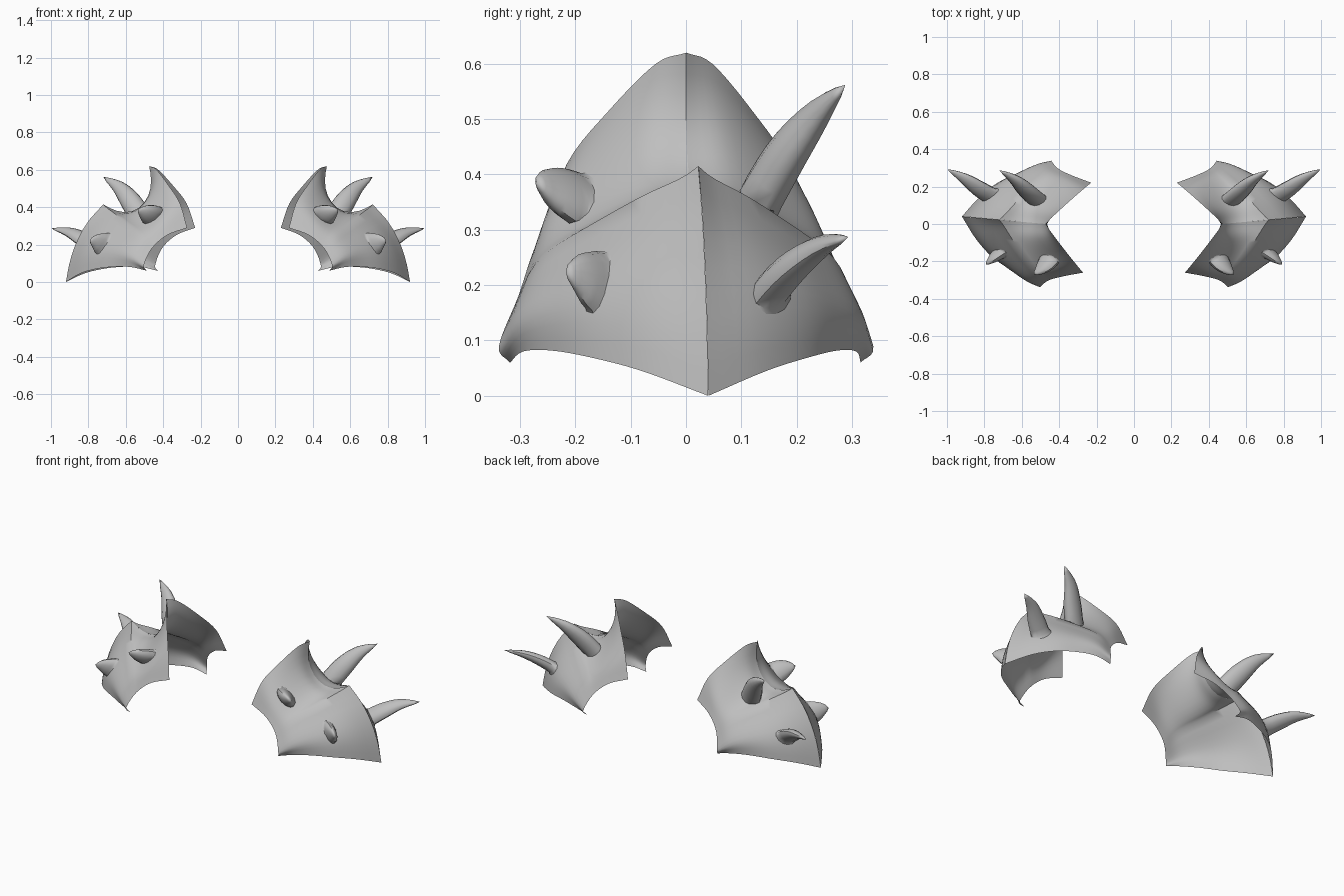
import bpy, math
from mathutils import Vector
from mathutils.bvhtree import BVHTree

if "Cube" in bpy.data.objects:
    bpy.data.objects.remove(bpy.data.objects["Cube"])

mat = bpy.data.materials.new("plain grey")
mat.diffuse_color = (0.52, 0.52, 0.52, 1)
mat.use_nodes = True
mat.node_tree.nodes["Principled BSDF"].inputs["Base Color"].default_value = mat.diffuse_color


def spline(pts, t):
    """Catmull-Rom point at t in 0..1."""
    p = [Vector(q) for q in pts]
    p = [2 * p[0] - p[1]] + p + [2 * p[-1] - p[-2]]
    n = len(pts) - 1
    i = min(int(t * n), n - 1)
    f = t * n - i
    a, b, c, d = p[i:i + 4]
    return 0.5 * (2 * b + (c - a) * f + (2 * a - 5 * b + 4 * c - d) * f ** 2
                  + (3 * b - a - 3 * c + d) * f ** 3)


def make(name, verts, faces, angle):
    """Mesh object mirrored to the other shoulder."""
    me = bpy.data.meshes.new(name)
    me.from_pydata([tuple(v) for v in verts], [], faces)
    me.materials.append(mat)
    ob = bpy.data.objects.new(name, me)
    bpy.context.collection.objects.link(ob)
    bpy.ops.object.select_all(action='DESELECT')
    ob.select_set(True)
    bpy.context.view_layer.objects.active = ob
    bpy.ops.object.shade_smooth_by_angle(angle=math.radians(angle))
    m = ob.modifiers.new("other_side", 'MIRROR')
    m.use_mirror_merge = False
    return ob


# Shoulder plate: four boundary curves of the front half
def on_ridge(pts):
    return [(x, (x - 0.47) * 0.089, z) for x, z in pts]


lower_ridge = on_ridge([(.92, 0), (.90, .105), (.865, .21), (.805, .32), (.72, .415)])
notch = on_ridge([(.72, .415), (.655, .383), (.58, .375), (.515, .41),
                  (.475, .475), (.465, .55), (.475, .62)])
hem = [(.92, .04, 0), (.845, -.08, .045), (.76, -.175, .07), (.66, -.245, .082),
       (.57, -.295, .08), (.485, -.318, .06)]
collar = [(.475, 0, .62), (.435, -.055, .6), (.37, -.14, .515), (.31, -.215, .42), (.272, -.26, .29)]
side = [(.485, -.318, .06), (.503, -.338, .09), (.46, -.303, .18), (.38, -.28, .25), (.272, -.26, .29)]
SPLIT = 0.45


def ridge(v):
    if v <= SPLIT:
        return spline(lower_ridge, v / SPLIT)
    return spline(notch, (v - SPLIT) / (1 - SPLIT))


def plate_point(u, v):
    a, p, c, d = (Vector(q) for q in (hem[0], collar[0], hem[-1], collar[-1]))
    s = (1 - u) * ridge(v) + u * spline(side, v)
    s += (1 - v) * spline(hem, u) + v * spline(collar, u)
    s -= (1 - v) * ((1 - u) * a + u * c) + v * ((1 - u) * p + u * d)
    bulge = 16 * u * (1 - u) * v * (1 - v)
    s += Vector((.5, -.6, .6)) * 0.012 * bulge
    # the raised ridge tip falls away quickly to both sides
    dip = ((1 - u) - (1 - u) ** 4) * math.exp(-((v - SPLIT) / .22) ** 2)
    return s - Vector((.4, -.3, .85)) * 0.12 * dip * min(1, 8 * v * (1 - v))


NU, NV = 20, 20
half = [plate_point(i / NU, j / NV) for i in range(NU + 1) for j in range(NV + 1)]
normal = Vector((-.089, .996, 0)).normalized()
origin = Vector((.47, 0, 0))
back = [q - 2 * (q - origin).dot(normal) * normal for q in half]
faces = []
for i in range(NU):
    for j in range(NV):
        k = i * (NV + 1) + j
        f = (k, k + 1, k + NV + 2, k + NV + 1)
        faces.append(f)
        faces.append(tuple(x + len(half) for x in reversed(f)))
make("shoulder_plate", half + back, faces, 50)
plate_tree = BVHTree.FromPolygons(half + back, faces)


def lift(v):
    """Move a point from below the plate onto it."""
    p, n, _, _ = plate_tree.find_nearest(v)
    return p + n * 0.001 if (v - p).dot(n) < 0 else v


# Spikes: oval rings along a curved path, open at the plate, closed at a tip
def spike(name, path, radii, long_axis, squash, sides=12, rings=10):
    verts, faces = [], []
    axis = Vector(long_axis)
    for r in range(rings):
        t = r / rings
        c = spline(path, t)
        tan = (spline(path, t + .02) - c).normalized()
        up = (axis - axis.dot(tan) * tan).normalized()
        out = tan.cross(up)
        rad = spline([(x, 0, 0) for x in radii], t).x
        for s in range(sides):
            a = 2 * math.pi * s / sides
            verts.append(lift(c + rad * (math.cos(a) * up + squash * math.sin(a) * out)))
    verts.append(Vector(path[-1]))
    tip = len(verts) - 1
    for r in range(rings):
        for s in range(sides):
            a, b = r * sides + s, r * sides + (s + 1) % sides
            if r < rings - 1:
                faces.append((a, b, b + sides, a + sides))
            else:
                faces.append((a, b, tip))
    make(name, verts, faces, 45)


# Long back horns
spike("upper_back_horn",
      [(.515, .125, .34), (.575, .18, .433), (.635, .235, .505), (.72, .288, .562)],
      [.06, .055, .037, .004], (1, 0, -.6), .68)
spike("lower_back_horn",
      [(.75, .14, .175), (.83, .19, .23), (.905, .242, .268), (.998, .293, .287)],
      [.054, .048, .032, .004], (1, -.6, -.5), .62)
# Short front studs
spike("lower_front_stud",
      [(.69, -.135, .195), (.73, -.165, .205), (.76, -.19, .217), (.792, -.217, .225)],
      [.066, .06, .042, .008], (.35, .05, -1), .5)
spike("upper_front_stud",
      [(.44, -.175, .345), (.47, -.215, .362), (.5, -.245, .375), (.535, -.27, .387)],
      [.066, .06, .042, .008], (.75, .1, -.7), .55)
